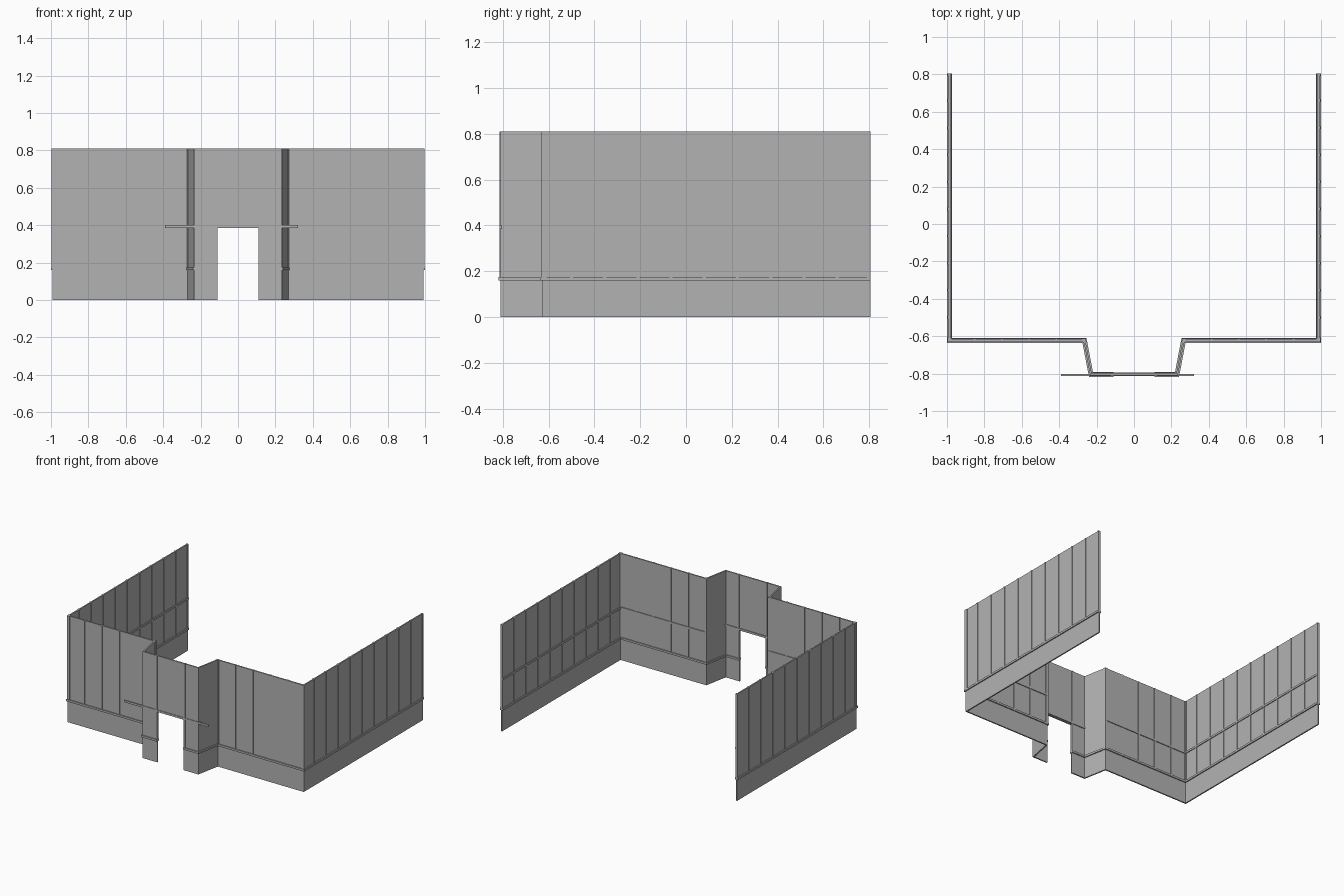
import bpy, bmesh
from mathutils import Vector

cube = bpy.data.objects.get("Cube")
if cube:
    bpy.data.objects.remove(cube)

grey = bpy.data.materials.new("wall_grey")
grey.use_nodes = True
COLOUR = (0.45, 0.45, 0.45, 1)
grey.diffuse_color = COLOUR
grey.node_tree.nodes["Principled BSDF"].inputs["Base Color"].default_value = COLOUR

TOP, PLINTH, RAIL_TOP, DOOR_TOP = 0.81, 0.16, 0.175, 0.39
SKIN = 0.005      # half thickness of the wall sheet
PROUD = 0.009     # how far the battens reach from the wall line
BATTEN = 0.014    # batten width

# Wall line of the model's left half, from the open back round to the door
back_end = Vector((0.987, 0.805))
corner = Vector((0.987, -0.622))
bay_root = Vector((0.265, -0.622))
bay_corner = Vector((0.23, -0.805))
door_edge = Vector((0.11, -0.805))
wall_line = [back_end, corner, bay_root, bay_corner, door_edge]


def outward(a, b):
    d = (b - a).normalized()
    return Vector((-d.y, d.x))


def ribbon(bm, path, inner, outer, z0, z1):
    """Sweep a rectangular section along a mitred plan path."""
    normals = [outward(a, b) for a, b in zip(path, path[1:])]
    rings = []
    for i, p in enumerate(path):
        n1, n2 = normals[max(i - 1, 0)], normals[min(i, len(normals) - 1)]
        mitre = (n1 + n2) / (1 + n1.dot(n2))
        rings.append([bm.verts.new((*(p + mitre * o), z)) for o, z in
                      ((inner, z0), (outer, z0), (outer, z1), (inner, z1))])
    for a, b in zip(rings, rings[1:]):
        for k in range(4):
            j = (k + 1) % 4
            bm.faces.new((a[k], a[j], b[j], b[k]))
    bm.faces.new(rings[0])
    bm.faces.new(rings[-1])


def make(name, ribbons, mirrored=True):
    bm = bmesh.new()
    for args in ribbons:
        ribbon(bm, *args)
    bmesh.ops.recalc_face_normals(bm, faces=bm.faces)
    mesh = bpy.data.meshes.new(name)
    bm.to_mesh(mesh)
    bm.free()
    mesh.materials.append(grey)
    obj = bpy.data.objects.new(name, mesh)
    bpy.context.collection.objects.link(obj)
    if mirrored:
        obj.modifiers.new("mirror", 'MIRROR').use_axis = (True, False, False)
    return obj


def battens(a, b, points):
    d = (b - a).normalized() * BATTEN / 2
    return [([p - d, p + d], -PROUD, PROUD, RAIL_TOP, TOP) for p in points]


# Wall sheets and plinth
make("plinth", [(wall_line, -SKIN, SKIN, 0, PLINTH)])
make("wall_panels", [(wall_line, -SKIN, SKIN, PLINTH, TOP)])
lintel_line = [door_edge, Vector((-door_edge.x, door_edge.y))]
make("door_lintel", [(lintel_line, -SKIN, SKIN, DOOR_TOP, TOP)], False)

# Rail over the plinth, inside and out
make("plinth_rail", [(wall_line, -0.013, 0.013, PLINTH, RAIL_TOP)])

# Upright battens along the side and front walls
side_points = [Vector((back_end.x, 0.66 - 0.145 * i)) for i in range(9)]
side_points.append(Vector((back_end.x, back_end.y - BATTEN / 2)))
make("side_battens", battens(back_end, corner, side_points))
front_points = [Vector((0.415 + 0.146 * i, corner.y)) for i in range(4)]
make("front_battens", battens(corner, bay_root, front_points))
make("door_battens", battens(bay_corner, door_edge,
                             [door_edge + Vector((BATTEN / 2, 0))]))

# Corner posts follow the bends of the wall
for name, before, at, after in (("corner_post", back_end, corner, bay_root),
                                ("bay_root_post", corner, bay_root, bay_corner)):
    bend = [at + (before - at).normalized() * BATTEN, at,
            at + (after - at).normalized() * BATTEN]
    make(name, [(bend, -PROUD, PROUD, RAIL_TOP, TOP)])

# Middle rail on the inner faces
make("inner_rail", [(run, -0.011, 0, DOOR_TOP, DOOR_TOP + 0.015)
                    for run in ([back_end, corner, bay_root],
                                [bay_corner, door_edge])])
make("inner_door_rail", [(lintel_line, -0.011, 0, DOOR_TOP, DOOR_TOP + 0.015)], False)

# Long thin bar over the door
make("door_bar", [([Vector((0.32, -0.805)), Vector((-0.39, -0.805))],
                   -0.002, 0.009, 0.385, 0.4)], False)
